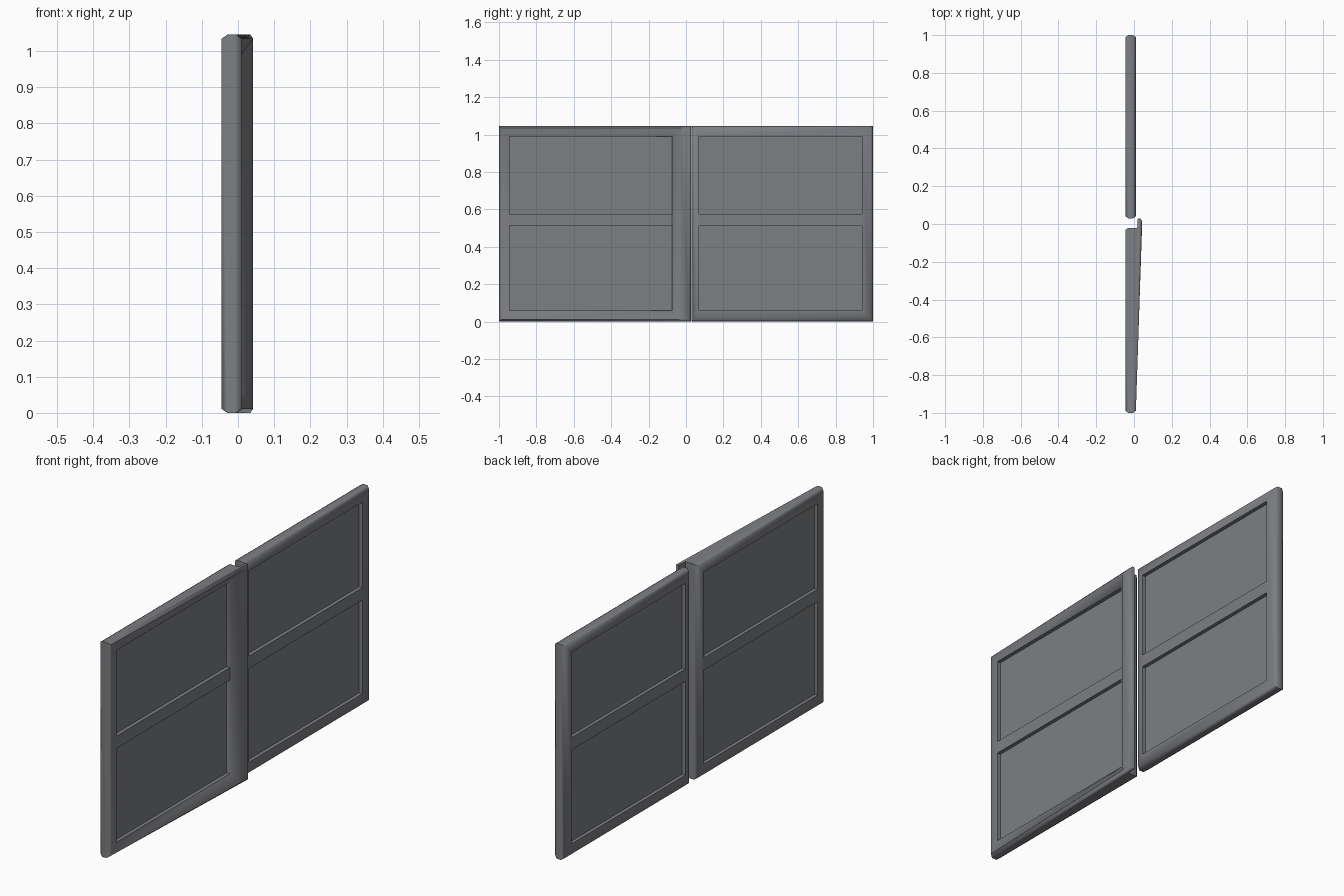
import bpy, bmesh, math

if "Cube" in bpy.data.objects:
    bpy.data.objects.remove(bpy.data.objects["Cube"])

H = 1.045                      # overall height
BACK, FRONT = -0.045, 0.01     # door thickness range in x
Z_LO, Z_HI = 0.06, 0.99        # glazed opening


def material(name, rgb):
    m = bpy.data.materials.new(name)
    m.diffuse_color = (*rgb, 1)
    m.use_nodes = True
    m.node_tree.nodes["Principled BSDF"].inputs["Base Color"].default_value = m.diffuse_color
    return m


frame_mat = material("grey_frame", (0.205, 0.21, 0.225))
panel_mat = material("grey_panel", (0.203, 0.215, 0.225))


def make(name, bm, mat, smooth=False):
    bmesh.ops.recalc_face_normals(bm, faces=bm.faces)
    me = bpy.data.meshes.new(name)
    bm.to_mesh(me)
    bm.free()
    me.materials.append(mat)
    if smooth:
        me.polygons.foreach_set("use_smooth", [True] * len(me.polygons))
        me.set_sharp_from_angle(angle=math.radians(60))
    ob = bpy.data.objects.new(name, me)
    bpy.context.collection.objects.link(ob)
    return ob


def box(name, x, y, z, mat):
    bm = bmesh.new()
    bmesh.ops.create_cube(bm, size=1)
    for v in bm.verts:
        v.co = [r[0] if c < 0 else r[1] for c, r in zip(v.co, (x, y, z))]
    return make(name, bm, mat)


def door(side, rings, y_lo, y_hi):
    """rings: (left x, left y, right x, right y, bottom z, top z), lofted from back to front"""
    bm = bmesh.new()
    loops = []
    inner_back = (BACK, y_lo, BACK, y_hi, Z_LO, Z_HI)
    inner_front = (FRONT, y_lo, FRONT, y_hi, Z_LO, Z_HI)
    for xl, yl, xr, yr, zb, zt in [inner_back] + rings + [inner_front]:
        loops.append([bm.verts.new(p) for p in
                      ((xl, yl, zb), (xr, yr, zb), (xr, yr, zt), (xl, yl, zt))])
    for k, a in enumerate(loops):
        b = loops[(k + 1) % len(loops)]
        for i in range(4):
            j = (i + 1) % 4
            bm.faces.new((a[i], a[j], b[j], b[i]))
    make(side + "_door_frame", bm, frame_mat, True)
    # middle rail and the two recessed panels
    box(side + "_middle_rail", (BACK, FRONT), (y_lo, y_hi), (0.515, 0.575), frame_mat)
    for tag, z in (("lower", (Z_LO, 0.515)), ("upper", (0.575, Z_HI))):
        box(f"{side}_{tag}_panel", (-0.028, -0.008), (y_lo, y_hi), z, panel_mat)


C = 0.011  # edge chamfer

# plain door
door("right", [
    (BACK, 0.03 + C, BACK, 1 - C, C, H - C),
    (-0.03, 0.03, -0.03, 1, 0, H),
    (-0.005, 0.03, -0.005, 1, 0, H),
    (FRONT, 0.03 + C, FRONT, 1 - C, C, H - C),
], 0.07, 0.94)

# door whose meeting edge flares out into an overlapping strip
door("left", [
    (BACK, -1 + C, BACK, -0.02 - C, C, H - C),
    (-0.03, -1, -0.03, -0.02, 0, H),
    (-0.007, -1, 0.017, -0.02, 0, H),
    (-0.006, -1, 0.02, 0.028, 0, H),
    (-0.005, -1, 0.034, 0.028, 0, H),
    (0.0095, -1 + C, 0.042, 0.017, C, H - C),
    (FRONT, -1 + C + 0.001, 0.042, -0.035, C, H - C),
], -0.945, -0.075)
